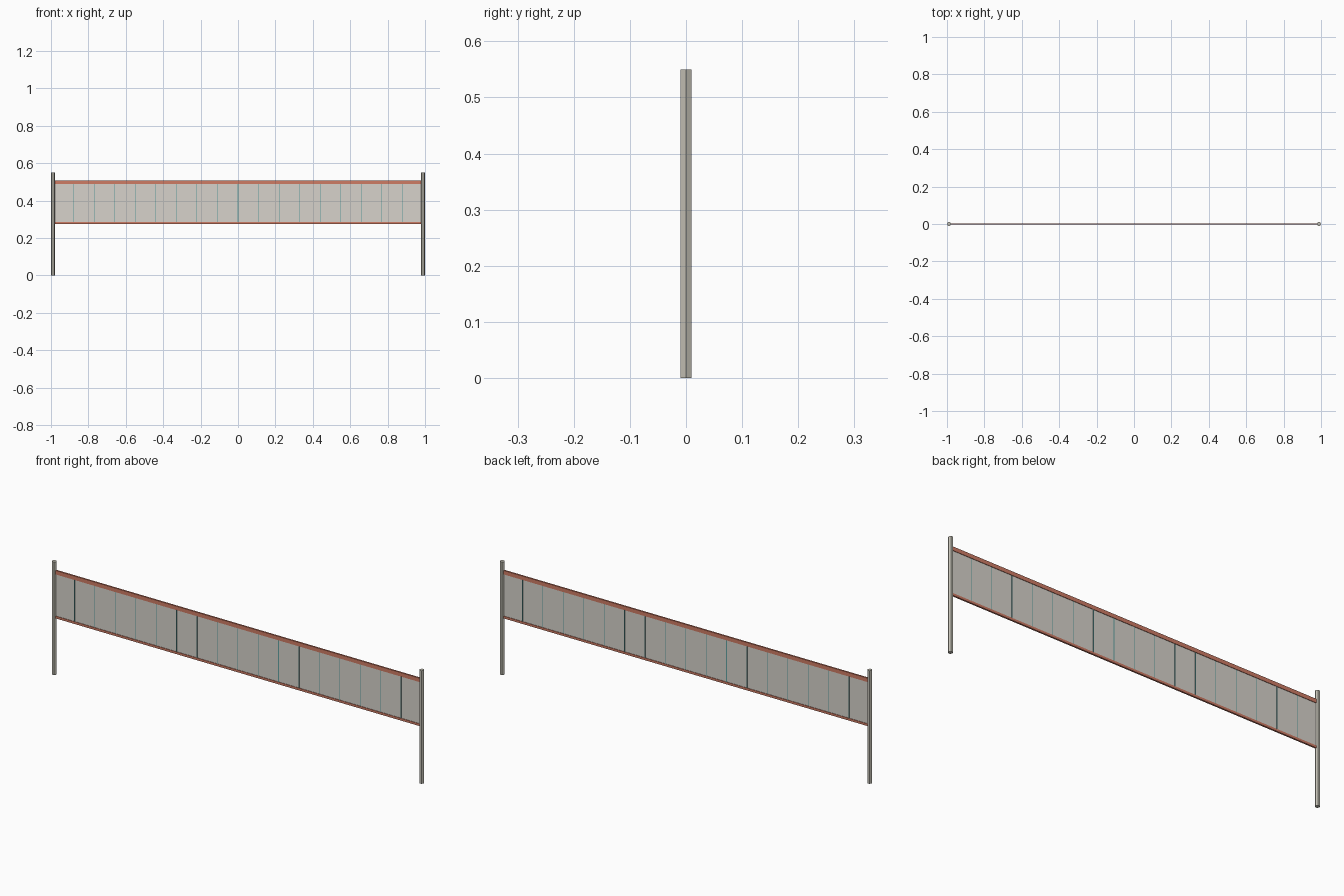
import bpy
from math import pi

if "Cube" in bpy.data.objects:
    bpy.data.objects.remove(bpy.data.objects["Cube"])

def material(name, rgb):
    m = bpy.data.materials.new(name)
    m.diffuse_color = (*rgb, 1)
    m.use_nodes = True
    m.node_tree.nodes["Principled BSDF"].inputs["Base Color"].default_value = m.diffuse_color
    return m

METAL = material("post_metal", (0.55, 0.53, 0.46))
MESH = material("net_fabric", (0.68, 0.65, 0.60))
TAPE = material("red_tape", (0.62, 0.20, 0.13))
TEAL = material("teal_cord", (0.12, 0.36, 0.36))

def box(name, x, z0, z1, sx, sy, mat):
    bpy.ops.mesh.primitive_cube_add(size=1, location=(x, 0, (z0 + z1) / 2))
    o = bpy.context.object
    o.name = name
    o.scale = (sx, sy, z1 - z0)
    bpy.ops.object.transform_apply(location=False, rotation=False, scale=True)
    o.data.materials.append(mat)
    return o

R = 0.0113          # post radius
PX = 1 - R          # post centre
SPAN = 2 * PX       # net runs between post centres
H = 0.55

# Six-sided posts, a corner facing outwards
for side, sx in (("left", -1), ("right", 1)):
    bpy.ops.mesh.primitive_cylinder_add(vertices=6, radius=R, depth=H,
                                        location=(sx * PX, 0, H / 2),
                                        rotation=(0, 0, pi / 2))
    post = bpy.context.object
    post.name = side + "_post"
    post.data.materials.append(METAL)

# Net sheet with top and bottom tapes
box("net_sheet", 0, 0.28, 0.495, SPAN, 0.003, MESH)
box("top_tape", 0, 0.489, 0.508, SPAN, 0.008, TAPE)
box("bottom_tape", 0, 0.275, 0.286, SPAN, 0.008, TAPE)

# Vertical cords dividing the net into 18 panels
PANELS = 18
for i in range(1, PANELS):
    x = -PX + SPAN * i / PANELS
    box(f"net_cord_{i}", x, 0.28, 0.495, 0.003, 0.005, TEAL)
